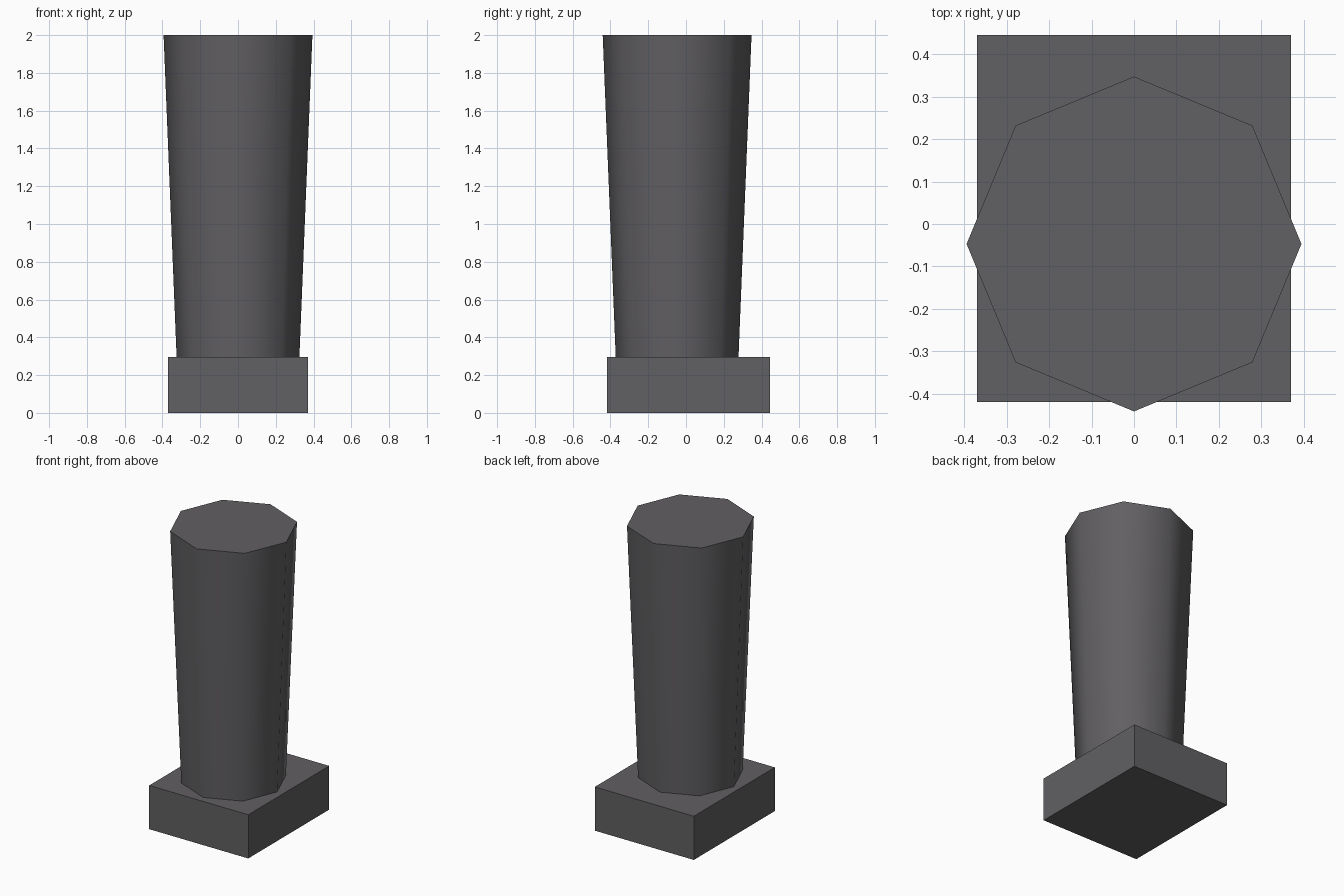
import bpy
import math

default_cube = bpy.data.objects.get("Cube")
if default_cube:
    bpy.data.objects.remove(default_cube, do_unlink=True)

GREY = (0.12, 0.115, 0.122, 1.0)
BASE_TOP = 0.295
COLUMN_Y = -0.047

grey = bpy.data.materials.new("dark_grey")
grey.use_nodes = True
grey.diffuse_color = GREY
grey.node_tree.nodes["Principled BSDF"].inputs["Base Color"].default_value = GREY


def finish(name):
    obj = bpy.context.object
    obj.name = obj.data.name = name
    obj.data.materials.append(grey)
    return obj


# Rectangular foot block
bpy.ops.mesh.primitive_cube_add(size=1, location=(0, 0.013, BASE_TOP / 2))
bpy.context.object.scale = (0.74, 0.864, BASE_TOP)
bpy.ops.object.transform_apply(location=False, rotation=False, scale=True)
finish("base_block")

# Eight-sided column, widening upward, with corners on the axes
bpy.ops.mesh.primitive_cone_add(
    vertices=8, radius1=0.325, radius2=0.394, depth=2 - BASE_TOP,
    location=(0, COLUMN_Y, (2 + BASE_TOP) / 2))
finish("tapered_column")
bpy.ops.object.shade_smooth_by_angle(angle=math.radians(60))
